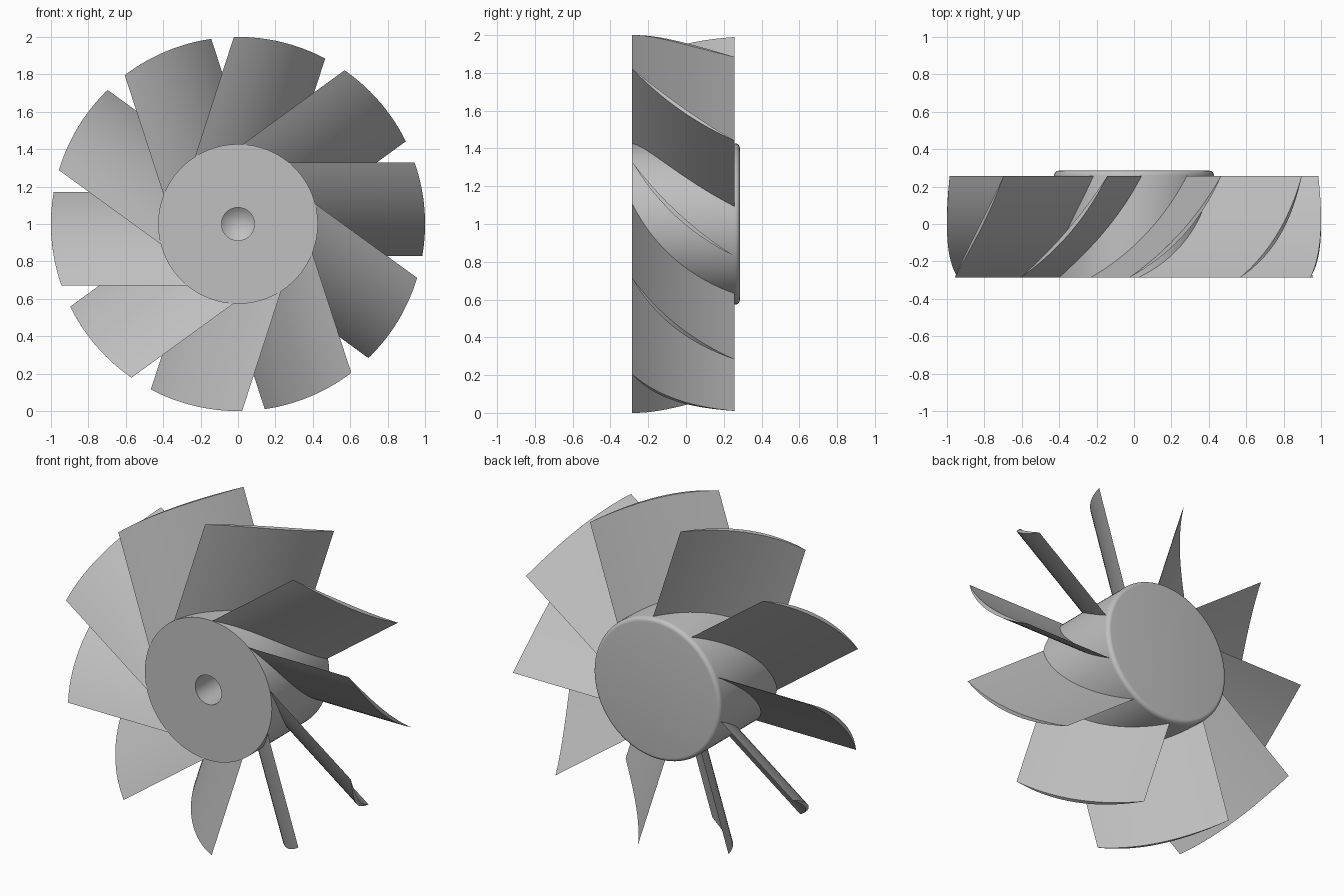
import bpy, bmesh, math
from mathutils import Matrix, Vector

cube = bpy.data.objects.get("Cube")
if cube:
    bpy.data.objects.remove(cube, do_unlink=True)

CENTRE = Vector((0, 0, 1))
FRONT, BACK, BLADE_BACK = -0.285, 0.285, 0.257
BLADES = 10

grey = bpy.data.materials.new("plain_grey")
grey.use_nodes = True
colour = (0.53, 0.53, 0.53, 1)
grey.diffuse_color = colour
grey.node_tree.nodes["Principled BSDF"].inputs["Base Color"].default_value = colour


def finish(bm, name, angle):
    """Turn a bmesh into a smooth-shaded grey object."""
    bmesh.ops.remove_doubles(bm, verts=bm.verts, dist=1e-5)
    bmesh.ops.recalc_face_normals(bm, faces=bm.faces)
    mesh = bpy.data.meshes.new(name)
    bm.to_mesh(mesh)
    bm.free()
    mesh.materials.append(grey)
    obj = bpy.data.objects.new(name, mesh)
    bpy.context.collection.objects.link(obj)
    bpy.ops.object.select_all(action='DESELECT')
    bpy.context.view_layer.objects.active = obj
    obj.select_set(True)
    bpy.ops.object.shade_smooth_by_angle(angle=math.radians(angle))
    return obj


# Hub: turned profile with a drilled front bore and a rounded back rim
def make_hub(radius=0.427, bore=0.088, fillet=0.025, steps=6):
    profile = [(0, FRONT + 0.34), (bore, FRONT + 0.27), (bore, FRONT), (radius, FRONT)]
    for i in range(steps + 1):
        a = math.pi / 2 * i / steps
        profile.append((radius - fillet + fillet * math.cos(a),
                        BACK - fillet + fillet * math.sin(a)))
    profile.append((0, BACK))
    bm = bmesh.new()
    verts = [bm.verts.new((r, y, 1)) for r, y in profile]
    edges = [bm.edges.new(pair) for pair in zip(verts, verts[1:])]
    bmesh.ops.spin(bm, geom=verts + edges, cent=CENTRE, axis=(0, 1, 0),
                   angle=math.tau, steps=96, use_merge=True)
    return finish(bm, "hub", 40)


# Blade: cambered lens section, running outwards and trimmed to the fan radius
def make_blade(index, camber=0.045, half_thick=0.011, steps=18):
    lead, trail = Vector((0.33, FRONT)), Vector((-0.17, BLADE_BACK))
    chord = trail - lead
    bulge = Vector((-chord.y, chord.x)).normalized()
    turn = Matrix.Rotation(math.tau * index / BLADES, 4, 'Y')
    bm = bmesh.new()

    def row(side, radius):
        verts = []
        for i in range(steps + 1):
            t = i / steps
            arch = 4 * t * (1 - t)
            p = lead + chord * t + bulge * arch * (camber + side * half_thick)
            x = math.sqrt(radius ** 2 - p.x ** 2)
            verts.append(bm.verts.new(turn @ Vector((x, p.y, p.x)) + CENTRE))
        return verts

    loops = [row(-1, 0.4), row(-1, 1), row(1, 1), row(1, 0.4)]
    for j in range(4):
        a, b = loops[j], loops[(j + 1) % 4]
        for i in range(steps):
            bm.faces.new((a[i], a[i + 1], b[i + 1], b[i]))
    bmesh.ops.dissolve_degenerate(bm, dist=1e-6, edges=bm.edges)
    return finish(bm, f"blade_{index + 1}", 30)


make_hub()
for k in range(BLADES):
    make_blade(k)
